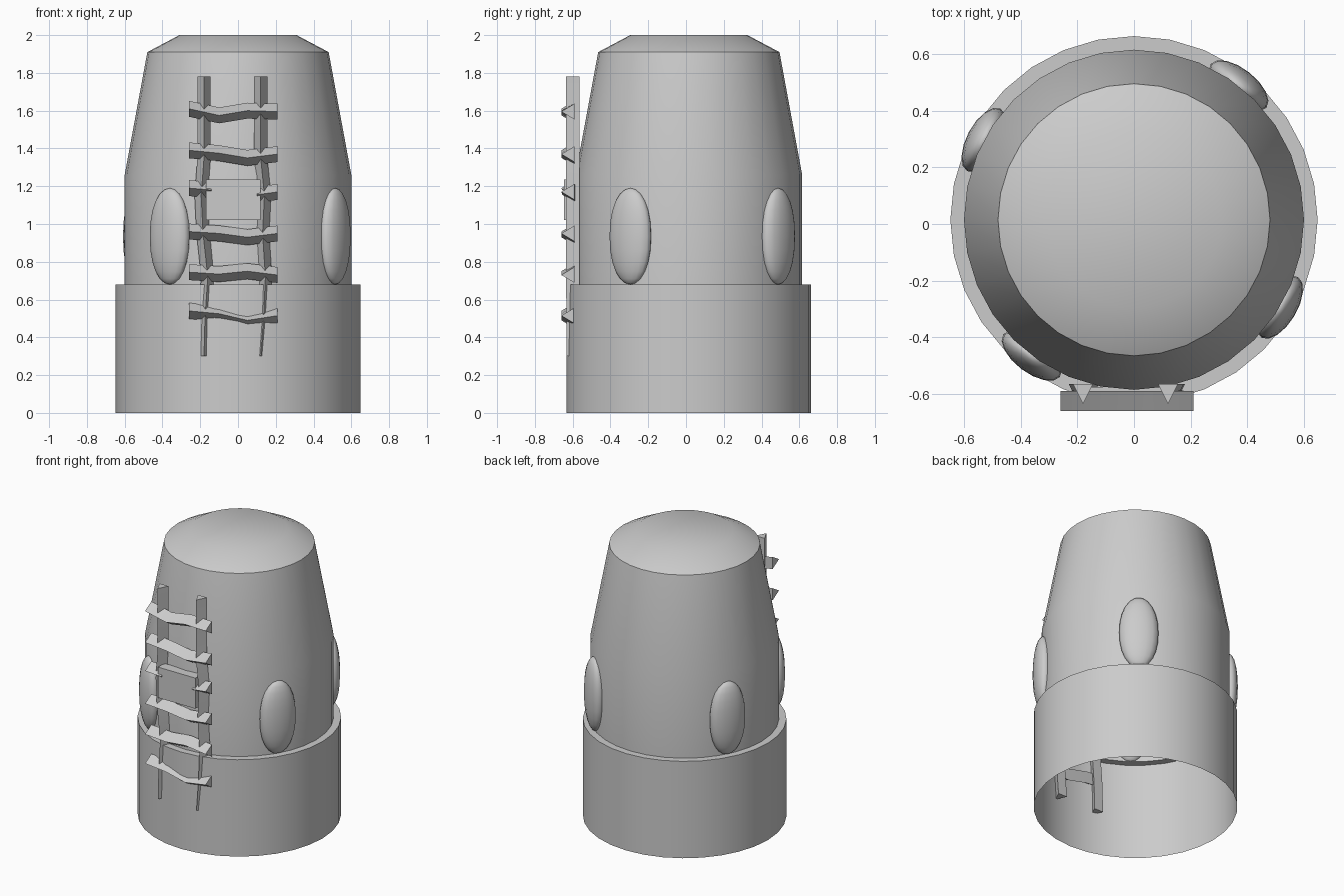
import bpy, bmesh, math
from mathutils import Vector

if "Cube" in bpy.data.objects:
    bpy.data.objects.remove(bpy.data.objects["Cube"])

CY = 0.015  # centre of the round parts in y


def make_object(name, verts, faces, smooth=30):
    mesh = bpy.data.meshes.new(name)
    mesh.from_pydata(verts, [], faces)
    bm = bmesh.new()
    bm.from_mesh(mesh)
    bmesh.ops.recalc_face_normals(bm, faces=bm.faces)
    bm.to_mesh(mesh)
    bm.free()
    ob = bpy.data.objects.new(name, mesh)
    bpy.context.collection.objects.link(ob)
    bpy.ops.object.select_all(action='DESELECT')
    ob.select_set(True)
    bpy.context.view_layer.objects.active = ob
    bpy.ops.object.shade_smooth_by_angle(angle=math.radians(smooth))
    return ob


def lathe(name, profile, n=32):
    verts = [(r * math.cos(2 * math.pi * i / n), CY + r * math.sin(2 * math.pi * i / n), z)
             for r, z in profile for i in range(n)]
    faces = [(k * n + i, k * n + (i + 1) % n, (k + 1) * n + (i + 1) % n, (k + 1) * n + i)
             for k in range(len(profile) - 1) for i in range(n)]
    last = (len(profile) - 1) * n
    faces.append(tuple(range(last, last + n)))
    return make_object(name, verts, faces, 35)


def prism(name, path, section):
    """Sweep a triangular section (list of offsets) along a path."""
    verts = [Vector(p) + Vector(s) for p in path for s in section]
    faces = [(3 * k + i, 3 * k + (i + 1) % 3, 3 * k + 3 + (i + 1) % 3, 3 * k + 3 + i)
             for k in range(len(path) - 1) for i in range(3)]
    faces += [(0, 1, 2), tuple(range(len(verts) - 3, len(verts)))]
    return make_object(name, verts, faces)


# Tower: wide open base, shoulder, tapering body and bevelled top
lathe("tower_body", [(0.648, 0), (0.648, 0.68), (0.6, 0.68), (0.6, 1.26),
                     (0.48, 1.91), (0.31, 2.0)])


# Oval bulging windows around the body
def window(name, angle):
    bpy.ops.mesh.primitive_uv_sphere_add(segments=16, ring_count=12, radius=1)
    ob = bpy.context.object
    ob.name = name
    a = math.radians(angle)
    for v in ob.data.vertices:
        x, y, z = v.co
        v.co = (0.06 * x, 0.125 * y, 0.255 * math.copysign(abs(z) ** 0.9, z))
    ob.rotation_euler = (0, 0, a)
    ob.location = (0.6 * math.cos(a), CY + 0.6 * math.sin(a), 0.935)
    bpy.ops.object.shade_smooth()


for i, angle in enumerate((52, 152, 233, 329)):
    window(f"window_{i + 1}", angle)

# Crooked ladder rails with triangular section
rail_section = [(-0.035, 0.035, 0), (0.035, 0.035, 0), (0, -0.035, 0)]
left = [(-0.18, 0.3), (-0.175, 0.5), (-0.16, 0.72), (-0.185, 0.95), (-0.195, 1.15),
        (-0.18, 1.35), (-0.18, 1.78)]
right = [(0.12, 0.3), (0.135, 0.5), (0.145, 0.72), (0.13, 0.95), (0.14, 1.15),
         (0.12, 1.35), (0.12, 1.78)]
for name, pts in (("left_rail", left), ("right_rail", right)):
    prism(name, [(x, -0.6 if z > 0.5 else -0.598, z) for x, z in pts], rail_section)

# Bent rungs: heights at four stations across the ladder
rung_section = [(0, -0.035, 0), (0, 0.035, 0.042), (0, 0.035, -0.042)]
rungs = [(1.61, 1.575, 1.6, 1.595), (1.39, 1.375, 1.35, 1.37), (0.96, 0.95, 0.93, 0.95),
         (0.745, 0.735, 0.75, 0.73), (0.54, 0.525, 0.49, 0.515)]
for i, hs in enumerate(rungs):
    prism(f"rung_{i + 1}", [(x, -0.625, z) for x, z in zip((-0.26, -0.1, 0.05, 0.21), hs)],
          rung_section)

# Broken rung stubs either side of the hanging plate
prism("broken_rung_left", [(-0.26, -0.625, 1.19), (-0.14, -0.62, 1.18)], rung_section)
prism("broken_rung_right", [(0.1, -0.62, 1.155), (0.21, -0.625, 1.17)], rung_section)

# Plate covering the middle of the ladder
bpy.ops.mesh.primitive_cube_add(size=1, location=(-0.025, -0.61, 1.128))
plate = bpy.context.object
plate.name = "ladder_plate"
plate.scale = (0.29, 0.07, 0.215)
